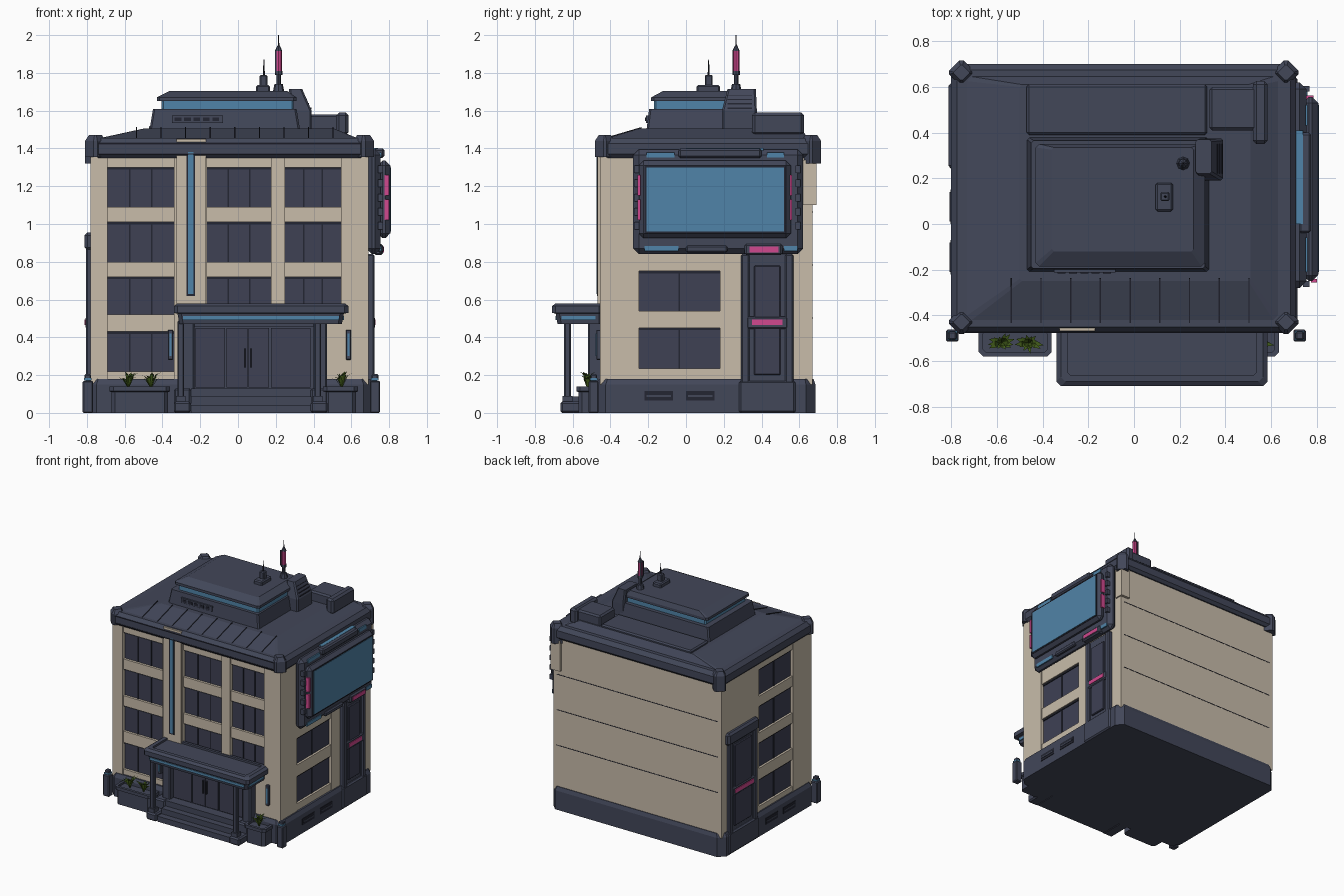
import bpy, bmesh, math, random
random.seed(4)

def material(name, r, g, b):
    m = bpy.data.materials.new(name)
    lin = [(c / 255 / 12.92) if c < 10 else ((c / 255 + 0.055) / 1.055) ** 2.4 for c in (r, g, b)]
    m.diffuse_color = (*lin, 1)
    return m

DARK = material("slate_metal", 66, 71, 89)
GLASS = material("dark_window", 62, 65, 84)
WALL = material("beige_wall", 200, 188, 170)
BLUE = material("blue_light", 80, 132, 168)
PINK = material("pink_light", 208, 72, 142)
GREEN = material("leaf_green", 66, 92, 26)
INK = material("ink_trim", 36, 38, 50)

def finish(name, bm, mat):
    bmesh.ops.recalc_face_normals(bm, faces=bm.faces)
    me = bpy.data.meshes.new(name)
    bm.to_mesh(me)
    bm.free()
    me.materials.append(mat)
    ob = bpy.data.objects.new(name, me)
    bpy.context.collection.objects.link(ob)
    return ob

def loft(name, rings, mat):
    """Stack of chamfered rectangles (x0, x1, y0, y1, z, chamfer)."""
    bm = bmesh.new()
    loops = []
    for x0, x1, y0, y1, z, c in rings:
        pts = [(x0 + c, y0), (x1 - c, y0), (x1, y0 + c), (x1, y1 - c),
               (x1 - c, y1), (x0 + c, y1), (x0, y1 - c), (x0, y0 + c)]
        loops.append([bm.verts.new((x, y, z)) for x, y in pts])
    for a, b in zip(loops, loops[1:]):
        for i in range(8):
            j = (i + 1) % 8
            bm.faces.new((a[i], a[j], b[j], b[i]))
    bm.faces.new(loops[0])
    bm.faces.new(loops[-1])
    return finish(name, bm, mat)

def box(name, x0, x1, y0, y1, z0, z1, mat, bevel=0):
    bm = bmesh.new()
    bmesh.ops.create_cube(bm, size=1)
    for v in bm.verts:
        v.co = ((x0 + x1) / 2 + v.co.x * (x1 - x0), (y0 + y1) / 2 + v.co.y * (y1 - y0),
                (z0 + z1) / 2 + v.co.z * (z1 - z0))
    if bevel:
        bmesh.ops.bevel(bm, geom=bm.edges[:], offset=bevel, segments=1, affect='EDGES')
    return finish(name, bm, mat)

def on(side, name, a0, a1, z0, z1, d0, d1, mat, bevel=0):
    """Box on a facade: a runs along the wall, d is distance outward from the centre."""
    if side == "front":
        return box(name, a0, a1, -d1, -d0, z0, z1, mat, bevel)
    if side == "right":
        return box(name, d0, d1, a0, a1, z0, z1, mat, bevel)
    return box(name, -d1, -d0, a0, a1, z0, z1, mat, bevel)

def rod(name, x, y, z0, z1, r0, r1, mat, n=8):
    bm = bmesh.new()
    bmesh.ops.create_cone(bm, cap_ends=True, segments=n, radius1=r0, radius2=r1, depth=z1 - z0)
    bmesh.ops.translate(bm, verts=bm.verts, vec=(x, y, (z0 + z1) / 2))
    return finish(name, bm, mat)

def window(side, a0, a1, z0, z1, d):
    on(side, "window_glass", a0, a1, z0, z1, d - 0.01, d + 0.008, GLASS)
    for f in (1 / 3, 2 / 3) if a1 - a0 < 0.36 else (0.5,):
        m = a0 + (a1 - a0) * f
        on(side, "window_mullion", m - 0.004, m + 0.004, z0, z1, d, d + 0.013, INK)
    on(side, "window_transom", a0, a1, z1 - 0.012, z1, d, d + 0.015, INK)

ROWS = [(1.09, 1.30), (0.80, 1.01), (0.52, 0.72), (0.22, 0.43)]
GAPS = [(1.30, 1.38), (1.01, 1.09), (0.72, 0.80), (0.43, 0.52), (0.15, 0.22)]

# Wall core and plinth
box("wall_core", -0.75, 0.66, -0.42, 0.67, 0.1, 1.4, WALL)
loft("plinth", [(-0.80, 0.715, -0.475, 0.685, 0, 0.05), (-0.80, 0.715, -0.475, 0.685, 0.15, 0.05),
                (-0.785, 0.70, -0.46, 0.675, 0.18, 0.045)], DARK)
for z in (0.5, 0.78, 1.06):
    box("back_seam", -0.75, 0.66, 0.668, 0.672, z, z + 0.005, INK)

# Front facade: piers, spandrels and windows
for a0, a1 in ((-0.78, -0.69), (-0.34, -0.165), (0.175, 0.25), (0.545, 0.69)):
    on("front", "front_pier", a0, a1, 0.15, 1.38, 0.40, 0.455, WALL)
for a0, a1 in ((-0.69, -0.34), (-0.165, 0.175), (0.25, 0.545)):
    for z0, z1 in GAPS:
        on("front", "front_spandrel", a0, a1, z0, z1, 0.40, 0.447, WALL)
    for z0, z1 in ROWS if a0 < -0.5 else ROWS[:3]:
        window("front", a0, a1, z0, z1, 0.42)
on("front", "ground_floor_wall", 0.25, 0.56, 0.15, 0.52, 0.40, 0.45, WALL)
box("tall_fin", -0.325, -0.17, -0.468, -0.42, 0.55, 1.45, WALL)
on("front", "fin_groove", -0.272, -0.228, 0.62, 1.39, 0.46, 0.471, INK)
on("front", "fin_light", -0.264, -0.236, 0.63, 1.38, 0.46, 0.475, BLUE)
for x in (-0.357, 0.585):
    on("front", "wall_lamp", x - 0.014, x + 0.014, 0.28, 0.44, 0.45, 0.475, DARK, 0.004)
    on("front", "wall_lamp_face", x - 0.006, x + 0.006, 0.30, 0.42, 0.47, 0.478, BLUE)

# Side facades
for a0, a1 in ((-0.43, -0.25), (0.18, 0.67)):
    on("right", "right_pier", a0, a1, 0.15, 1.38, 0.64, 0.69, WALL)
for z0, z1 in ((0.75, 1.38), (0.45, 0.54), (0.15, 0.235)):
    on("right", "right_spandrel", -0.25, 0.18, z0, z1, 0.64, 0.685, WALL)
for z0, z1 in ((0.54, 0.75), (0.235, 0.45)):
    window("right", -0.25, 0.18, z0, z1, 0.66)
for a0, a1 in ((-0.43, -0.22), (0.20, 0.67)):
    on("left", "left_pier", a0, a1, 0.15, 1.38, 0.73, 0.78, WALL)
for z0, z1 in GAPS:
    on("left", "left_spandrel", -0.22, 0.20, z0, z1, 0.73, 0.775, WALL)
for z0, z1 in ROWS:
    window("left", -0.22, 0.20, z0, z1, 0.75)
on("right", "corner_pad", 0.62, 0.69, 1.10, 1.34, 0.62, 0.70, WALL)
for side, d in (("right", 0.715), ("left", 0.80)):
    for a in (-0.22, 0.0):
        on(side, "plinth_vent", a, a + 0.15, 0.065, 0.115, d - 0.01, d + 0.004, INK)
        on(side, "vent_slat", a + 0.01, a + 0.14, 0.085, 0.095, d, d + 0.007, DARK)

# Service shafts on both sides
def shaft(side, a0, a1, top, d):
    on(side, "shaft_back", a0 + 0.02, a1 - 0.02, 0, top, d - 0.05, d + 0.005, DARK)
    on(side, "shaft_panel", a0 + 0.07, a1 - 0.07, 0.2, top - 0.06, d, d + 0.018, GLASS, 0.005)
    for a in (a0, a1 - 0.045):
        on(side, "shaft_rail", a, a + 0.045, 0, top, d - 0.04, d + 0.022, DARK, 0.008)
    on(side, "shaft_foot", a0 - 0.01, a1 + 0.01, 0, 0.17, d - 0.04, d + 0.025, DARK, 0.01)
    on(side, "shaft_band", a0 + 0.03, a1 - 0.03, 0.445, 0.51, d, d + 0.024, DARK, 0.008)
    on(side, "shaft_light", a0 + 0.06, a1 - 0.06, 0.465, 0.495, d + 0.02, d + 0.029, PINK)

shaft("right", 0.29, 0.57, 0.84, 0.70)
shaft("left", 0.25, 0.60, 0.90, 0.783)
on("left", "shaft_hood", 0.24, 0.62, 0.86, 0.955, 0.75, 0.812, DARK, 0.015)

# Big screen on the right side
on("right", "screen_mount", -0.28, 0.62, 0.84, 1.395, 0.68, 0.755, DARK, 0.03)
on("right", "screen_frame", -0.25, 0.555, 0.925, 1.335, 0.74, 0.805, DARK, 0.025)
on("right", "screen_border", -0.22, 0.53, 0.95, 1.31, 0.80, 0.807, INK)
on("right", "screen_face", -0.21, 0.52, 0.96, 1.30, 0.80, 0.81, BLUE)
on("right", "screen_top_bar", -0.04, 0.40, 1.35, 1.40, 0.72, 0.775, DARK, 0.01)
on("right", "screen_bottom_bar", 0.0, 0.22, 0.85, 0.885, 0.74, 0.77, DARK, 0.008)
for a0, a1, z in ((-0.21, -0.06, 1.365), (0.43, 0.52, 1.365), (-0.22, -0.04, 0.87), (0.52, 0.59, 0.87)):
    on("right", "screen_lamp", a0, a1, z - 0.014, z + 0.014, 0.75, 0.76, BLUE)
on("right", "screen_top_glow", 0.0, 0.41, 1.39, 1.402, 0.705, 0.74, BLUE)
on("right", "shaft_top_lamp_case", 0.31, 0.51, 0.835, 0.895, 0.72, 0.768, DARK, 0.01)
on("right", "shaft_top_lamp", 0.335, 0.49, 0.85, 0.88, 0.76, 0.772, PINK)
for z0, z1 in ((1.02, 1.13), (1.15, 1.26)):
    box("screen_edge_light", 0.775, 0.80, -0.256, -0.24, z0, z1, PINK)
    box("screen_edge_light", 0.755, 0.785, 0.545, 0.562, z0, z1, PINK)
for i in range(5):
    for a in (-0.275, 0.58):
        on("right", "screen_clip", a, a + 0.025, 0.97 + i * 0.075, 1.01 + i * 0.075, 0.74, 0.768, DARK)

# Parapet and hipped roof
loft("roof", [(-0.78, 0.69, -0.455, 0.68, 1.35, 0.04), (-0.80, 0.71, -0.475, 0.70, 1.37, 0.05),
              (-0.80, 0.71, -0.475, 0.70, 1.425, 0.05), (-0.775, 0.685, -0.45, 0.675, 1.455, 0.05),
              (-0.73, 0.63, -0.42, 0.645, 1.455, 0.02), (-0.50, 0.51, -0.25, 0.61, 1.505, 0.01)], DARK)
for x0 in (-0.81, 0.61):
    for y0 in (-0.482, 0.61):
        z0 = 1.32 if y0 > 0 else 1.355
        loft("roof_corner", [(x0, x0 + 0.11, y0, y0 + 0.105, z0, 0.045),
                             (x0, x0 + 0.11, y0, y0 + 0.105, 1.44, 0.045),
                             (x0 + 0.02, x0 + 0.09, y0 + 0.02, y0 + 0.085, 1.47, 0.03)], DARK)
for z in (1.368, 1.422):
    box("parapet_line", -0.74, 0.65, -0.478, -0.47, z, z + 0.006, INK)
for i in range(9):
    x = -0.54 + i * 0.13
    ob = box("roof_seam", x, x + 0.006, -0.103, 0.103, -0.003, 0.003, INK)
    ob.location = (0, -0.335, 1.481)
    ob.rotation_euler.x = math.atan2(0.05, 0.17)
box("back_roof_slab", -0.47, 0.32, 0.39, 0.61, 1.49, 1.525, DARK, 0.01)

# Penthouse
loft("penthouse_base", [(-0.47, 0.33, -0.21, 0.38, 1.49, 0.01), (-0.45, 0.31, -0.195, 0.365, 1.61, 0.01)], DARK)
loft("penthouse_light_band", [(-0.405, 0.295, -0.17, 0.335, 1.60, 0.01),
                              (-0.405, 0.295, -0.17, 0.335, 1.66, 0.01)], BLUE)
loft("penthouse_roof", [(-0.43, 0.31, -0.185, 0.35, 1.65, 0.015), (-0.43, 0.31, -0.185, 0.35, 1.67, 0.015),
                        (-0.36, 0.26, -0.12, 0.335, 1.705, 0.01)], DARK)
box("penthouse_vent", -0.35, -0.08, -0.213, -0.19, 1.535, 1.575, DARK)
for i in range(5):
    box("vent_slot", -0.335 + i * 0.05, -0.30 + i * 0.05, -0.216, -0.20, 1.545, 1.565, INK)

# Rooftop units
loft("air_unit", [(0.28, 0.39, 0.19, 0.375, 1.50, 0.01), (0.28, 0.39, 0.19, 0.375, 1.60, 0.01),
                  (0.27, 0.34, 0.22, 0.37, 1.715, 0.01)], DARK)
for i in range(4):
    x = 0.383 - i * 0.011
    box("air_unit_slat", x - 0.02, x + 0.005, 0.22, 0.35, 1.61 + i * 0.022, 1.618 + i * 0.022, INK)
box("roof_box", 0.33, 0.54, 0.41, 0.60, 1.48, 1.58, DARK, 0.012)
box("roof_box_side", 0.52, 0.585, 0.35, 0.625, 1.47, 1.59, DARK, 0.015)

# Antennas
rod("beacon_base", 0.215, 0.265, 1.70, 1.74, 0.03, 0.022, DARK)
rod("beacon_stem", 0.215, 0.265, 1.74, 1.80, 0.012, 0.012, DARK)
rod("beacon_light", 0.215, 0.265, 1.80, 1.92, 0.017, 0.017, PINK)
rod("beacon_cap", 0.215, 0.265, 1.915, 1.945, 0.02, 0.006, DARK)
rod("beacon_collar", 0.215, 0.265, 1.79, 1.81, 0.02, 0.02, DARK)
rod("beacon_needle", 0.215, 0.265, 1.94, 2.0, 0.004, 0.002, INK)
for y in (0.25, 0.28):
    box("beacon_guard", 0.196, 0.204, y - 0.004, y + 0.004, 1.80, 1.92, DARK)
box("small_mast_base", 0.095, 0.17, 0.055, 0.18, 1.69, 1.735, DARK, 0.008)
box("small_mast_block", 0.115, 0.155, 0.10, 0.14, 1.73, 1.79, DARK, 0.006)
rod("small_mast", 0.137, 0.12, 1.78, 1.87, 0.006, 0.002, INK)

# Entrance, steps and canopy
box("entrance_block", -0.30, 0.47, -0.475, -0.40, 0.1, 0.50, DARK)
for x in (-0.30, 0.40):
    box("entrance_jamb", x, x + 0.07, -0.52, -0.46, 0.1, 0.49, DARK, 0.008)
box("entrance_lintel", -0.25, 0.42, -0.51, -0.46, 0.455, 0.5, DARK)
for x0, x1 in ((-0.225, -0.07), (-0.06, 0.05), (0.055, 0.165), (0.175, 0.385)):
    box("door_panel", x0, x1, -0.483, -0.47, 0.135, 0.45, GLASS)
for x in (0.038, 0.068):
    box("door_handle", x - 0.005, x + 0.005, -0.495, -0.48, 0.24, 0.34, INK)
for i in range(3):
    box("step", -0.25, 0.39, -0.65 + i * 0.05, -0.45, 0, 0.043 * (i + 1), DARK)
for x in (-0.34, 0.385):
    box("step_cheek", x, x + 0.09, -0.665, -0.45, 0, 0.06, DARK, 0.01)
    box("step_cheek_back", x, x + 0.09, -0.56, -0.45, 0, 0.13, DARK, 0.01)
    box("canopy_post", x + 0.02, x + 0.055, -0.645, -0.61, 0.05, 0.49, DARK, 0.006)
    box("canopy_post_foot", x + 0.012, x + 0.063, -0.655, -0.60, 0.05, 0.09, DARK)
loft("canopy", [(-0.31, 0.55, -0.68, -0.44, 0.47, 0.02), (-0.32, 0.56, -0.69, -0.44, 0.525, 0.02),
                (-0.34, 0.585, -0.71, -0.44, 0.53, 0.02), (-0.34, 0.585, -0.71, -0.44, 0.565, 0.02),
                (-0.32, 0.565, -0.69, -0.44, 0.58, 0.02), (-0.29, 0.535, -0.66, -0.46, 0.58, 0.01),
                (-0.29, 0.535, -0.66, -0.46, 0.565, 0.01)], DARK)
box("canopy_light", -0.29, 0.535, -0.692, -0.68, 0.492, 0.512, BLUE)
box("canopy_side_light", 0.55, 0.562, -0.66, -0.48, 0.492, 0.512, BLUE)

# Corner bollards
for x in (-0.795, 0.725):
    box("bollard", x - 0.027, x + 0.027, -0.515, -0.462, 0, 0.17, DARK, 0.006)
    box("bollard_cap", x - 0.018, x + 0.018, -0.506, -0.471, 0.17, 0.205, DARK, 0.006)
    box("bollard_lamp", x - 0.02, x + 0.02, -0.508, -0.469, 0.172, 0.184, BLUE)

# Planters with leafy plants
for x0, x1 in ((-0.68, -0.36), (0.45, 0.635)):
    loft("planter", [(x0 + 0.01, x1 - 0.01, -0.57, -0.45, 0, 0.02), (x0 + 0.01, x1 - 0.01, -0.57, -0.45, 0.11, 0.02),
                     (x0, x1, -0.58, -0.45, 0.115, 0.02), (x0, x1, -0.58, -0.45, 0.14, 0.02),
                     (x0 + 0.02, x1 - 0.02, -0.56, -0.47, 0.14, 0.01),
                     (x0 + 0.02, x1 - 0.02, -0.56, -0.47, 0.125, 0.01)], DARK)
for px in (-0.58, -0.46, 0.55):
    bm = bmesh.new()
    for i in range(14):
        a = i * 2.4
        r, h = random.uniform(0.03, 0.065), random.uniform(0.05, 0.09)
        c, s, w = math.cos(a), math.sin(a) * 0.75, 0.011
        path = [(0, 0, 0.4), (r * 0.5, h * 0.85, 1), (r, h, 0.1)]
        vs = [[bm.verts.new((px + c * d - k * s * w * f, -0.52 + s * d + k * c * w * f, 0.13 + z))
               for k in (-1, 1)] for d, z, f in path]
        for p, q in zip(vs, vs[1:]):
            bm.faces.new((p[0], p[1], q[1], q[0]))
    finish("plant", bm, GREEN)
